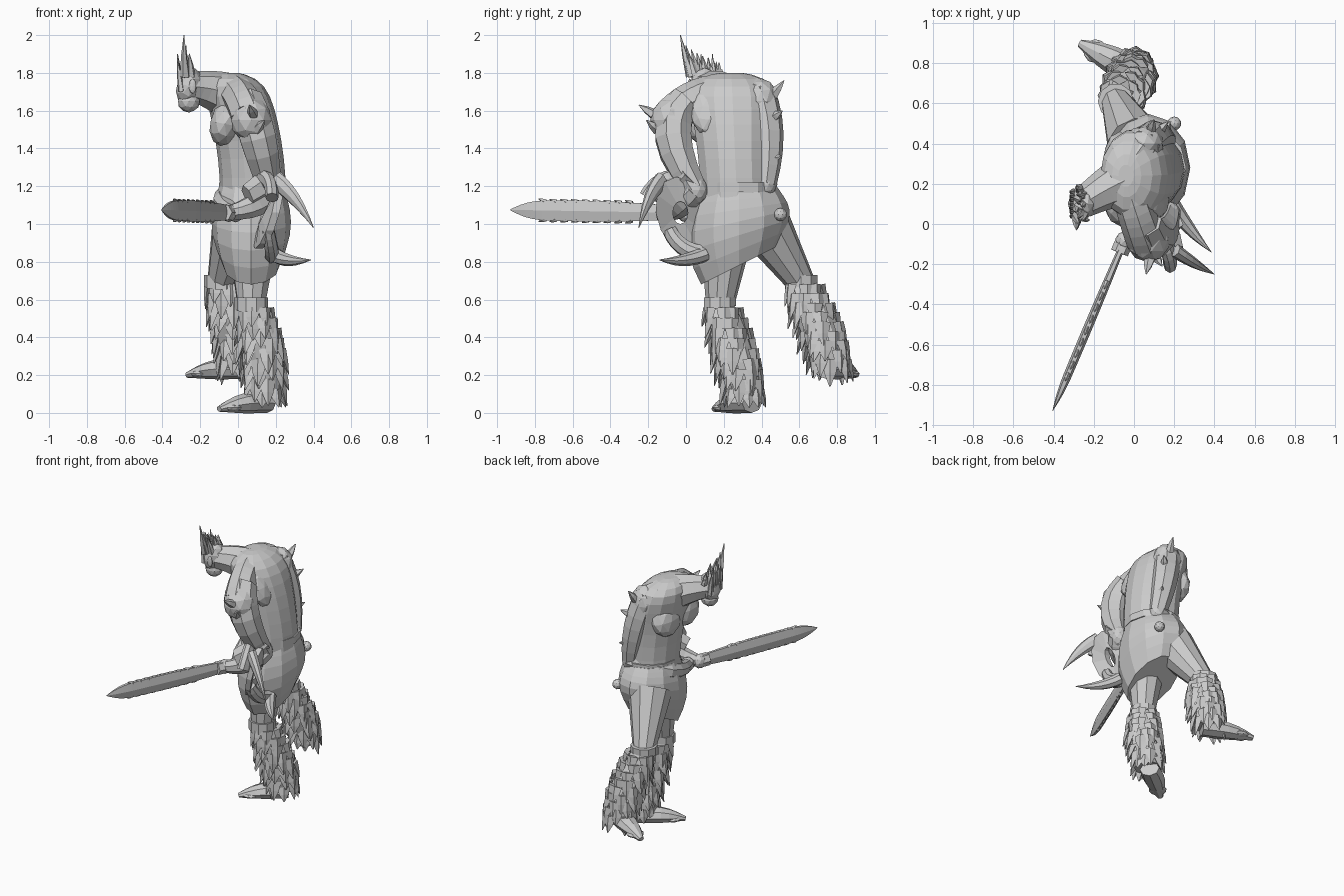
import bpy, bmesh, math, random
from mathutils import Vector, Matrix

random.seed(4)
if "Cube" in bpy.data.objects:
    bpy.data.objects.remove(bpy.data.objects["Cube"])

shade = (.6, .6, .6, 1)
grey = bpy.data.materials.new("stone grey")
grey.use_nodes = True
grey.diffuse_color = shade
grey.node_tree.nodes["Principled BSDF"].inputs["Base Color"].default_value = shade


def finish(name, bm):
    bmesh.ops.recalc_face_normals(bm, faces=bm.faces)
    mesh = bpy.data.meshes.new(name)
    bm.to_mesh(mesh)
    bm.free()
    mesh.materials.append(grey)
    bpy.context.collection.objects.link(bpy.data.objects.new(name, mesh))


def skin(bm, rings, closed=False):
    """Join rings of points into a surface, capped or closed into a hoop."""
    loops = [[bm.verts.new(point) for point in ring] for ring in rings]
    pairs = list(zip(loops, loops[1:]))
    if closed:
        pairs.append((loops[-1], loops[0]))
    else:
        bm.faces.new(loops[0])
        bm.faces.new(loops[-1])
    for low, high in pairs:
        for i in range(len(low)):
            bm.faces.new((low[i - 1], low[i], high[i], high[i - 1]))


def circle(sides):
    angles = [i * math.tau / sides for i in range(sides)]
    return [(math.cos(a), math.sin(a)) for a in angles]


def swell(t):
    return math.sin(math.pi * t)


def loft(name, rule, rings=8, sides=12, tilt=0):
    """Level rings; the rule turns height 0..1 into a centre and two radii."""
    bm = bmesh.new()
    stack = []
    for k in range(rings + 1):
        t = math.sin(k / rings * math.pi / 2)
        centre, deep, wide = rule(t)
        stack.append([centre + Vector((deep * c, wide * s, tilt * (1 - t) * wide * s))
                      for c, s in circle(sides)])
    skin(bm, stack)
    finish(name, bm)


def add_limb(bm, start, bend, end, thick, thin, bulge=0, flat=1, sides=8, rings=6):
    """Tapered tube along a bent path; flat narrows it sideways."""
    start, bend, end = Vector(start), Vector(bend), Vector(end)
    last, stack = None, []
    for k in range(rings + 1):
        t = k / rings
        way = start.lerp(bend, t).lerp(bend.lerp(end, t), t)
        heading = (bend.lerp(end, t) - start.lerp(bend, t)).normalized()
        if last is None:
            side = heading.cross(Vector((0, 0, 1))).normalized()
        else:
            side = last.rotation_difference(heading) @ side
        last = heading
        up = side.cross(heading)
        r = thick + (thin - thick) * t + bulge * swell(t)
        stack.append([way + side * (r * flat * c) + up * (r * s) for c, s in circle(sides)])
    skin(bm, stack)


def limb(name, *args, **options):
    bm = bmesh.new()
    add_limb(bm, *args, **options)
    finish(name, bm)


def add_spike(bm, base, tip, r, sides=5, flat=1):
    base, tip = Vector(base), Vector(tip)
    add_limb(bm, base, base.lerp(tip, .5), tip, r, .002, bulge=r / 6, sides=sides, rings=2, flat=flat)


def blob(name, loc, size, tilt=0):
    bm = bmesh.new()
    bmesh.ops.create_icosphere(bm, subdivisions=2, radius=1)
    bm.transform(Matrix.Translation(loc) @ Matrix.Rotation(tilt, 4, 'Y') @ Matrix.Diagonal((*size, 1)))
    finish(name, bm)


# Torso: stooped, widening to the shoulders and rounded off on top
def torso_shape(t):
    dome = math.sqrt(1.05 - t ** 12)
    centre = Vector((.08 - .12 * t * t, .27 - .03 * t, 1.14 + .66 * t))
    return centre, .17 * dome, (.19 + .06 * t * t) * dome


loft("torso", torso_shape, rings=10, sides=14)
for side, y in (("right", .33), ("left", .12)):
    blob(side + "_chest", (-.07, y, 1.53), (.08, .13, .12), .2)
    blob(side + "_shoulder_blade", (.1, y, 1.6), (.06, .1, .14), -.4)
limb("left_shoulder_slope", (-.02, .15, 1.7), (.02, .02, 1.68), (.06, -.08, 1.57), .09, .1)
limb("right_shoulder_slope", (-.02, .3, 1.71), (.02, .36, 1.71), (.06, .41, 1.65), .08, .09)


# Slanted kilt and belt
def kilt_shape(t):
    return Vector((.07, .28, .78 + .42 * t)), .15 + .02 * t + .05 * swell(t), .2 + .07 * swell(t)


def belt_shape(t):
    return Vector((.08, .28, 1.17 + .05 * t)), .18, .2


loft("kilt", kilt_shape, tilt=.5)
loft("belt", belt_shape, rings=1)

# Neck, head and face
head = Vector((-.26, .1, 1.73))
limb("neck", (-.04, .22, 1.67), (-.14, .18, 1.72), head, .13, .075)
blob("head", head, (.065, .08, .1), .3)
blob("jaw", head - Vector((0, 0, .08)), (.06, .06, .06))
for name, side in (("right_ear", 1), ("left_ear", -1)):
    blob(name, head + Vector((.02, .08 * side, 0)), (.02, .01, .04))

# Crest of hair, tallest on the left, and locks hanging over the brow
bm = bmesh.new()
for i in range(16):
    t = i / 15
    root = head + Vector((random.uniform(-.04, .02), .16 * t - .08, .05))
    rise = .27 - .15 * math.sqrt(t) - .03 * (i % 2)
    add_spike(bm, root, head + Vector((random.uniform(-.03, .01), .22 * t - .13, rise)), .022)
for i in range(7):
    lock = head + Vector((-.04, .02 * i - .06, -.03))
    add_spike(bm, lock, lock + Vector((-.02, 0, .16 + .02 * (i % 3))), .018)
finish("hair_crest", bm)

# Sword running from the pommel at the hip to the blunt blade tip
hilt, tip = Vector((.2, .5, 1.05)), Vector((-.405, -.93, 1.075))


def sword_part(name, begin, end, thick, thin, flat=1, sides=6, bulge=0):
    a, b = hilt.lerp(tip, begin), hilt.lerp(tip, end)
    limb(name, a, a.lerp(b, .5), b, thick, thin, flat=flat, sides=sides, bulge=bulge)


sword_part("sword_handle", 0, .45, .022, .022)
sword_part("blade_guard", .41, .45, .045, .045)
sword_part("blade", .42, .88, .045, .06, .35, 6, .01)
sword_part("blade_tip", .88, 1, .06, .003, .35, 6, .012)
blob("pommel", hilt, (.035, .035, .035))
bm = bmesh.new()
for i in range(9):
    for edge in (-1, 1):
        notch = hilt.lerp(tip, .55 + i * .04) + Vector((0, 0, .045 * edge))
        add_spike(bm, notch, notch + (tip - hilt) * .025 + Vector((0, 0, .015 * edge)), .014, sides=4)
finish("blade_teeth", bm)

# Arms reaching to the grip
left_elbow, right_elbow = Vector((.17, .05, 1.18)), Vector((.15, .42, 1.21))
left_fist, right_fist = hilt.lerp(tip, .41), hilt.lerp(tip, .35)
limb("left_upper_arm", (.05, 0, 1.65), (.1, -.16, 1.5), left_elbow, .09, .065, bulge=.025)
limb("left_forearm", left_elbow, (.12, -.04, 1.08), left_fist, .07, .04, bulge=.01)
limb("left_bracer", (.17, .02, 1.26), (.15, -.04, 1.2), (.05, -.08, 1.15), .08, .06, sides=6, rings=2)
limb("right_upper_arm", (.04, .38, 1.7), (.1, .46, 1.5), right_elbow, .09, .06, bulge=.012)
limb("right_forearm", right_elbow, (-.2, .4, 1.15), right_fist, .065, .04, bulge=.01)
blob("left_shoulder", (.07, -.08, 1.55), (.11, .11, .12))
blob("right_shoulder", (.05, .4, 1.65), (.1, .09, .12))
blob("left_elbow", left_elbow, (.065, .065, .08))
blob("right_elbow", right_elbow, (.06, .06, .07))
for name, place in (("left_fist", left_fist), ("right_fist", right_fist)):
    blob(name, place, (.045, .05, .05))

# Shoulder and elbow spikes
bm = bmesh.new()
for base, lean in (((.08, -.17, 1.58), (-.02, -.08, .05)), ((.1, -.15, 1.5), (.04, -.06, .05)),
                   ((.08, .46, 1.68), (.02, .06, .08)), ((.12, .46, 1.56), (.05, .05, .04)),
                   ((.15, .44, 1.34), (.03, .07, .02))):
    add_spike(bm, base, Vector(base) + Vector(lean), .03)
finish("arm_spikes", bm)

# Hooked plate at the side, pierced in the middle, with two horns
bm = bmesh.new()
hole = Vector((.16, -.03, 1.06))
outline = [(hole + Vector((.03 * s, .04 * c, .06 * s)),
            hole + Vector((.05 * s - .04 * c, .13 * c - .02 * s, .19 * s))) for c, s in circle(12)]
thickness = Vector((.02, 0, 0))
skin(bm, [(inner - thickness, inner + thickness, outer + thickness, outer - thickness)
          for inner, outer in outline], closed=True)
finish("pierced_plate", bm)
limb("plate_top", (.18, -.2, 1.14), (.18, -.14, 1.25), (.12, -.03, 1.24), .05, .05, flat=.7)
limb("plate_foot", (.16, -.09, .97), (.18, -.04, .86), (.18, .08, .84), .04, .05, flat=.8)
limb("upper_horn", (.2, -.13, 1.23), (.3, -.2, 1.16), (.4, -.25, .98), .05, .002, bulge=.01, flat=.7)
limb("lower_horn", (.19, .1, .84), (.26, -.02, .79), (.385, -.14, .81), .04, .002, bulge=.01)


# Shaggy boots: a swelling core covered in hanging tufts, with a cuff on top
def leg(side, hip, knee, ankle, heel, toe):
    hip, knee, ankle, heel, toe = map(Vector, (hip, knee, ankle, heel, toe))

    def boot_shape(t):
        r = .09 - .01 * t + .025 * swell(t)
        return ankle.lerp(knee, t) + Vector((.02, .01, 0)) * swell(t), r, r

    def cuff_shape(t):
        return knee + Vector((0, 0, .06 * t - .02)), .09, .09

    limb(side + "_thigh", hip, hip.lerp(knee, .5), knee, .15, .075, sides=10)
    loft(side + "_boot", boot_shape, sides=10)
    loft(side + "_cuff", cuff_shape, rings=1, sides=10, tilt=.2)
    bm = bmesh.new()
    for row in range(9):
        centre, r, _ = boot_shape(row / 9)
        for c, s in circle(8):
            turn = Matrix.Rotation(row * .4 + random.uniform(-.25, .25), 3, 'Z')
            out = turn @ Vector((c, s, 0))
            root = centre + out * r * .95 + Vector((0, 0, .04))
            hang = centre + out * r * random.uniform(1.1, 1.3)
            hang.z = max(hang.z - random.uniform(.05, .1), .03)
            add_spike(bm, root, hang, .022, sides=4, flat=2)
    finish(side + "_boot_fur", bm)
    ball = heel.lerp(toe, .75)
    limb(side + "_shoe", heel, heel.lerp(toe, .5) + Vector((0, 0, .03)), toe, .05, .015, bulge=.02, flat=1.3)
    blob(side + "_toes", ball, (.06, .06, .022))


leg("left", (.08, .22, 1), (.07, .18, .57), (.14, .31, .08), (.16, .35, .05), (-.1, .15, .02))
leg("right", (.01, .4, 1.02), (-.09, .61, .69), (0, .77, .24), (.04, .74, .23), (-.27, .9, .2))
